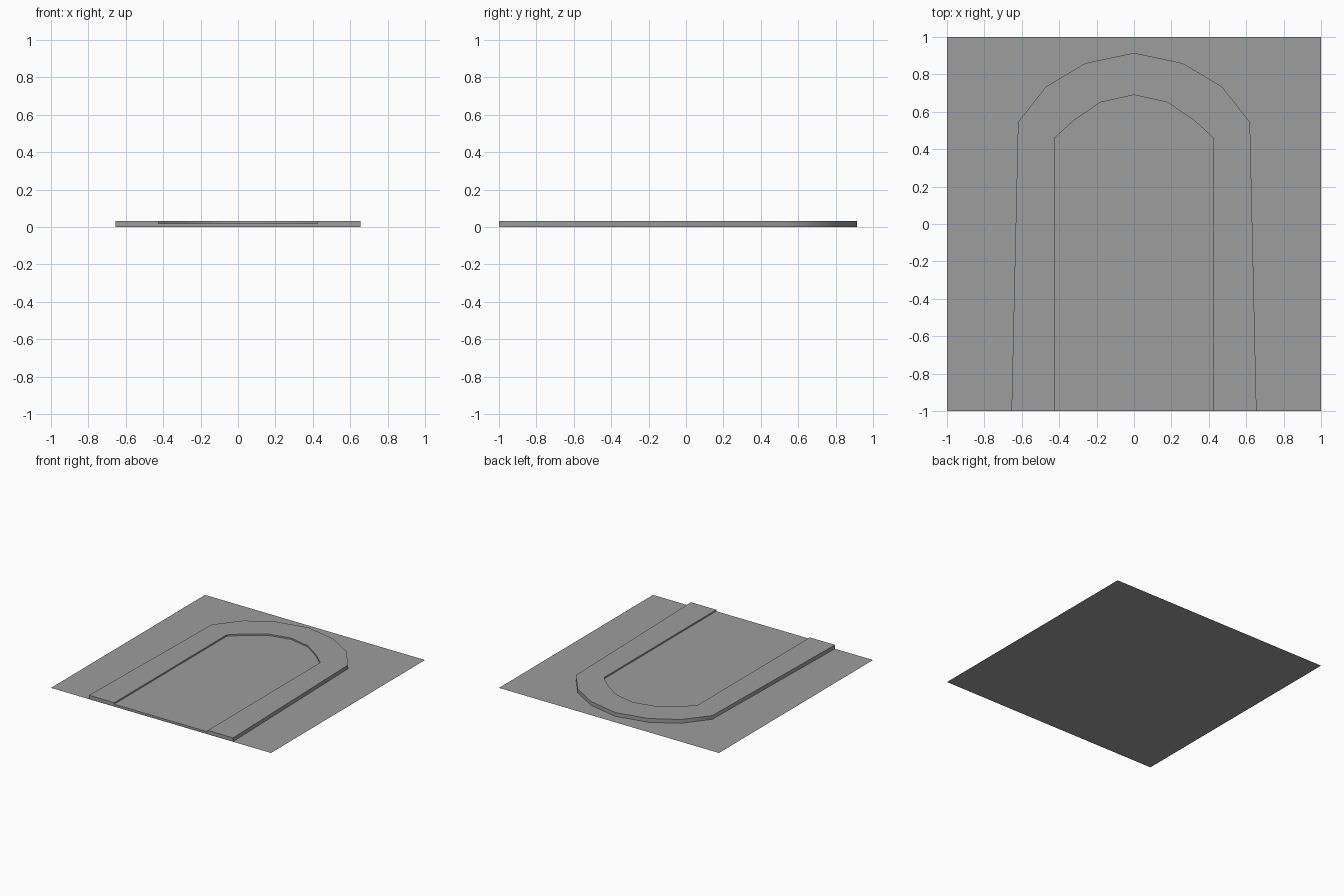
import bpy
import bmesh

if "Cube" in bpy.data.objects:
    bpy.data.objects.remove(bpy.data.objects["Cube"], do_unlink=True)

grey = bpy.data.materials.new("plain_grey")
grey.use_nodes = True
colour = (0.34, 0.34, 0.34, 1)
grey.diffuse_color = colour
grey.node_tree.nodes["Principled BSDF"].inputs["Base Color"].default_value = colour

# Right halves of the two arch outlines, from the front edge to the crown
OUTER = [(0.655, -1), (0.62, 0.545), (0.47, 0.735), (0.26, 0.86), (0, 0.915)]
INNER = [(0.425, -1), (0.425, 0.46), (0.32, 0.555), (0.18, 0.65), (0, 0.69)]


def mirrored(half):
    """Complete an arch outline by mirroring it across x = 0."""
    return half + [(-x, y) for x, y in reversed(half[:-1])]


def slab(name, loops, base, top):
    """Raise flat outline faces into a solid slab between two heights."""
    bm = bmesh.new()
    for loop in loops:
        bm.faces.new([bm.verts.new((x, y, base)) for x, y in loop])
    bmesh.ops.remove_doubles(bm, verts=bm.verts, dist=0.0001)
    if top > base:
        raised = bmesh.ops.extrude_face_region(bm, geom=bm.faces[:], use_keep_orig=True)
        for item in raised["geom"]:
            if isinstance(item, bmesh.types.BMVert):
                item.co.z = top
    bmesh.ops.recalc_face_normals(bm, faces=bm.faces)
    if top == base:
        for face in bm.faces:
            if face.normal.z < 0:
                face.normal_flip()
    mesh = bpy.data.meshes.new(name)
    bm.to_mesh(mesh)
    bm.free()
    mesh.materials.append(grey)
    obj = bpy.data.objects.new(name, mesh)
    bpy.context.collection.objects.link(obj)
    return obj


# Square ground sheet
slab("ground_sheet", [[(-1, -1), (1, -1), (1, 1), (-1, 1)]], 0, 0)

# Raised arch-shaped border, open at the front
outer, inner = mirrored(OUTER), mirrored(INNER)
quads = [[inner[i], outer[i], outer[i + 1], inner[i + 1]] for i in range(len(outer) - 1)]
border = slab("arched_border", quads, 0.001, 0.032)
bpy.context.view_layer.objects.active = border
border.select_set(True)
bpy.ops.object.shade_smooth_by_angle(angle=0.75)

# Lower panel filling the inside of the arch
slab("inner_panel", [inner], 0.001, 0.02)
